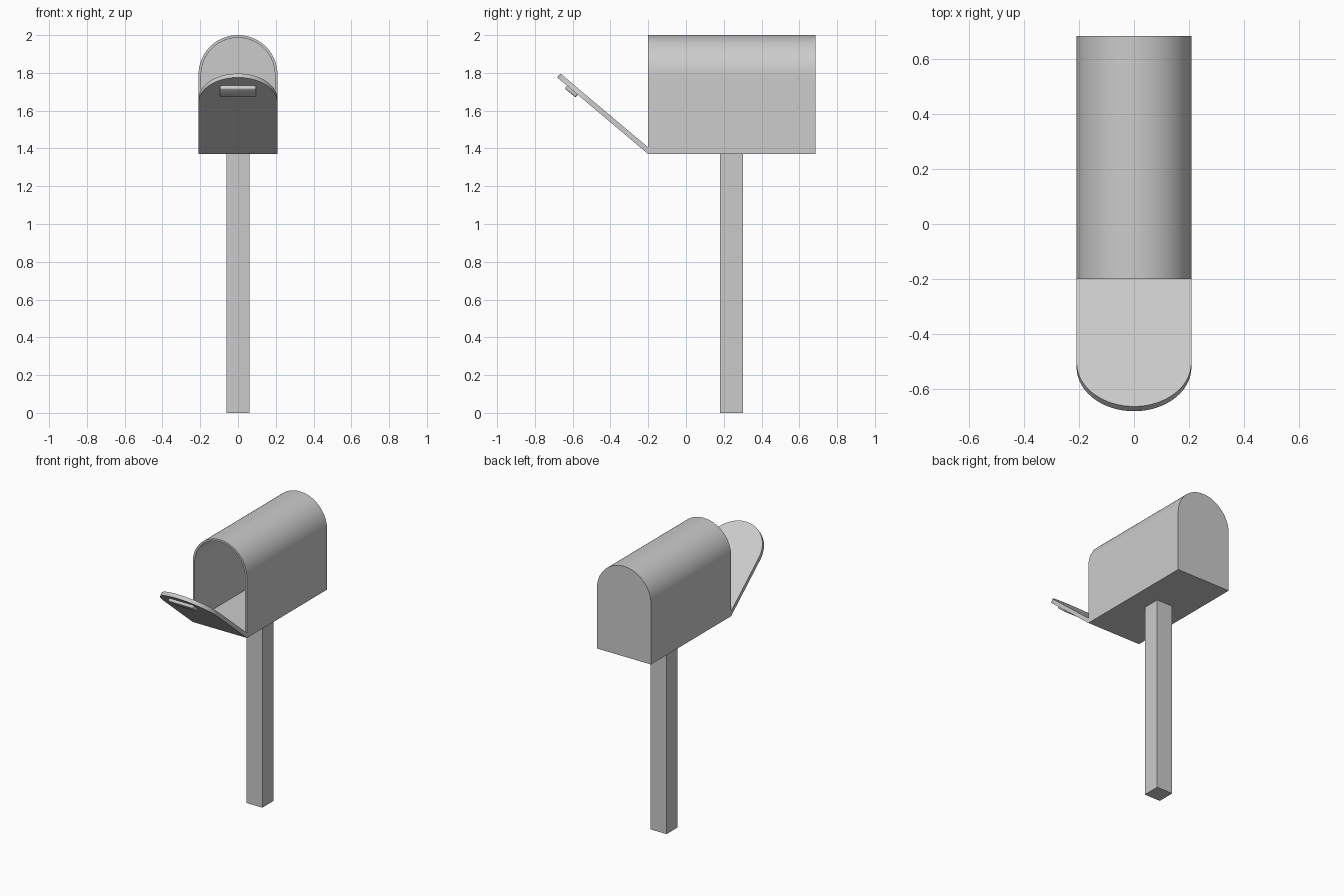
import bpy, bmesh
from math import pi, sin, cos, radians
from mathutils import Matrix, Vector

if "Cube" in bpy.data.objects:
    bpy.data.objects.remove(bpy.data.objects["Cube"])

R = 0.209            # half width and arch radius
H = 0.63             # body height
BASE = 1.37          # underside of the body
FRONT, BACK = -0.2, 0.685
WALL = 0.014
DOOR_T = 0.027


def arch_profile(segments=40):
    """Flat-bottomed outline with a semicircular top, in x and z."""
    arc = [(R * cos(pi * i / segments), H - R + R * sin(pi * i / segments))
           for i in range(segments + 1)]
    return [(-R, 0), (R, 0)] + arc


def arch_prism(bm, depth):
    front = bm.faces.new([bm.verts.new((x, 0, z)) for x, z in arch_profile()])
    ext = bmesh.ops.extrude_face_region(bm, geom=[front], use_keep_orig=True)
    moved = [v for v in ext["geom"] if isinstance(v, bmesh.types.BMVert)]
    bmesh.ops.translate(bm, verts=moved, vec=(0, depth, 0))
    bmesh.ops.recalc_face_normals(bm, faces=bm.faces)
    return front


def box(bm, lo, hi):
    lo, hi = Vector(lo), Vector(hi)
    verts = bmesh.ops.create_cube(bm, size=1)["verts"]
    for v in verts:
        v.co = (lo + hi) / 2 + v.co * (hi - lo)


def finish(name, bm, matrix=Matrix(), modifier=None, **settings):
    mesh = bpy.data.meshes.new(name)
    bm.transform(matrix)
    bm.to_mesh(mesh)
    bm.free()
    obj = bpy.data.objects.new(name, mesh)
    bpy.context.collection.objects.link(obj)
    bpy.ops.object.select_all(action='DESELECT')
    obj.select_set(True)
    bpy.context.view_layer.objects.active = obj
    if modifier:
        mod = obj.modifiers.new(modifier.title(), modifier)
        for key, value in settings.items():
            setattr(mod, key, value)
        bpy.ops.object.modifier_apply(modifier=mod.name)
    bpy.ops.object.shade_smooth_by_angle(angle=radians(30))
    return obj


# Hollow body, open at the front
bm = bmesh.new()
opening = arch_prism(bm, BACK - FRONT)
bmesh.ops.delete(bm, geom=[opening], context='FACES_ONLY')
finish("mailbox_body", bm, Matrix.Translation((0, FRONT, BASE)),
       'SOLIDIFY', thickness=WALL, offset=-1, use_even_offset=True)

# Door, hinged at the bottom front edge and swung partly open
hinge = Matrix.Translation((0, FRONT, BASE)) @ Matrix.Rotation(radians(49.9), 4, 'X')
bm = bmesh.new()
arch_prism(bm, DOOR_T)
finish("door", bm, hinge)

# Rounded pull handle on the outside of the door
bm = bmesh.new()
box(bm, (-0.096, -0.019, 0.488), (0.096, 0.008, 0.562))
finish("door_handle", bm, hinge, 'BEVEL', width=0.008, segments=3)

# Square post
bm = bmesh.new()
box(bm, (-0.062, 0.18, 0), (0.062, 0.303, BASE))
finish("post", bm)
